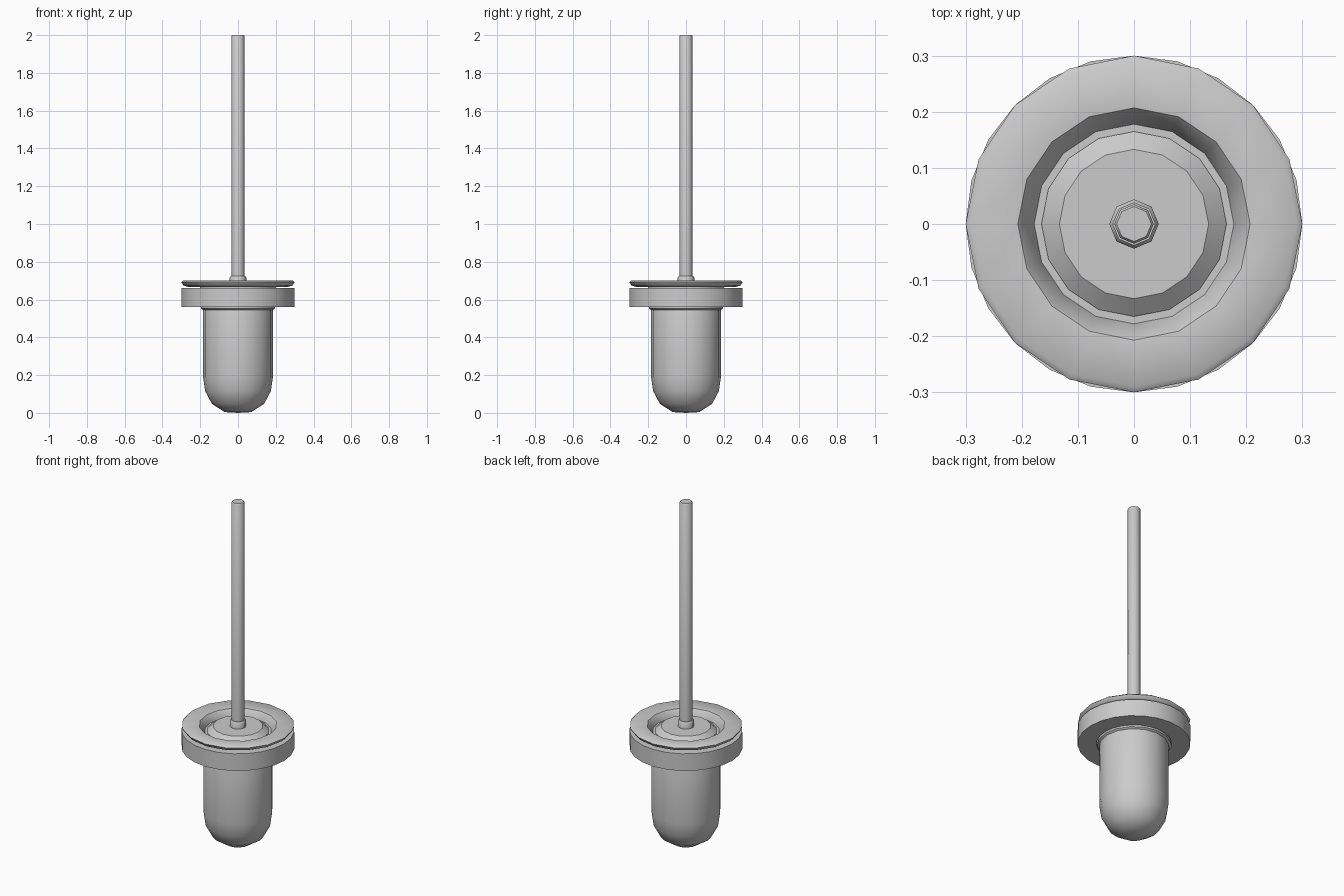
import bpy, bmesh, math

if "Cube" in bpy.data.objects:
    bpy.data.objects.remove(bpy.data.objects["Cube"])


def lathe(name, profile, sides, closed=False, angle=40):
    """Revolve (radius, z) points around z; radius 0 makes a pole."""
    bm = bmesh.new()
    rings = []
    for r, z in profile:
        if r == 0:
            rings.append([bm.verts.new((0, 0, z))] * sides)
        else:
            rings.append([bm.verts.new((r * math.cos(2 * math.pi * i / sides),
                                        r * math.sin(2 * math.pi * i / sides), z))
                          for i in range(sides)])
    pairs = list(zip(rings, rings[1:]))
    if closed:
        pairs.append((rings[-1], rings[0]))
    for a, b in pairs:
        for i in range(sides):
            j = (i + 1) % sides
            bm.faces.new(list(dict.fromkeys((a[i], a[j], b[j], b[i]))))
    bmesh.ops.recalc_face_normals(bm, faces=bm.faces)
    mesh = bpy.data.meshes.new(name)
    bm.to_mesh(mesh)
    bm.free()
    ob = bpy.data.objects.new(name, mesh)
    bpy.context.collection.objects.link(ob)
    bpy.ops.object.select_all(action='DESELECT')
    ob.select_set(True)
    bpy.context.view_layer.objects.active = ob
    bpy.ops.object.shade_smooth_by_angle(angle=math.radians(angle))
    return ob


# round-bottomed cup with a wall thickness
lathe("cup", [(0, 0), (0.07, 0.004), (0.138, 0.048), (0.174, 0.115), (0.185, 0.19),
              (0.185, 0.64), (0.178, 0.655), (0.165, 0.655), (0.165, 0.19),
              (0.125, 0.07), (0, 0.025)], 16)

# holder band around the cup
lathe("holder_band", [(0.30, 0.56), (0.30, 0.66), (0.20, 0.66), (0.20, 0.56)], 24, closed=True)

# flanged top plate, its collar reaching down through the band
lathe("top_plate", [(0.29, 0.70), (0.30, 0.692), (0.29, 0.675), (0.265, 0.667), (0.20, 0.667),
                    (0.196, 0.553), (0.184, 0.545), (0.178, 0.655), (0.207, 0.692)],
      16, closed=True, angle=45)

# brush lid resting on the cup rim
lathe("lid", [(0, 0.685), (0.133, 0.685), (0.165, 0.658), (0.165, 0.645), (0, 0.645)], 16, angle=25)

# collar and handle
lathe("handle_collar", [(0, 0.68), (0.044, 0.68), (0.044, 0.717), (0.038, 0.724), (0, 0.724)], 8, angle=50)
lathe("handle", [(0, 0.66), (0.035, 0.66), (0.035, 1.995), (0.031, 2.0), (0, 2.0)], 8, angle=50)
